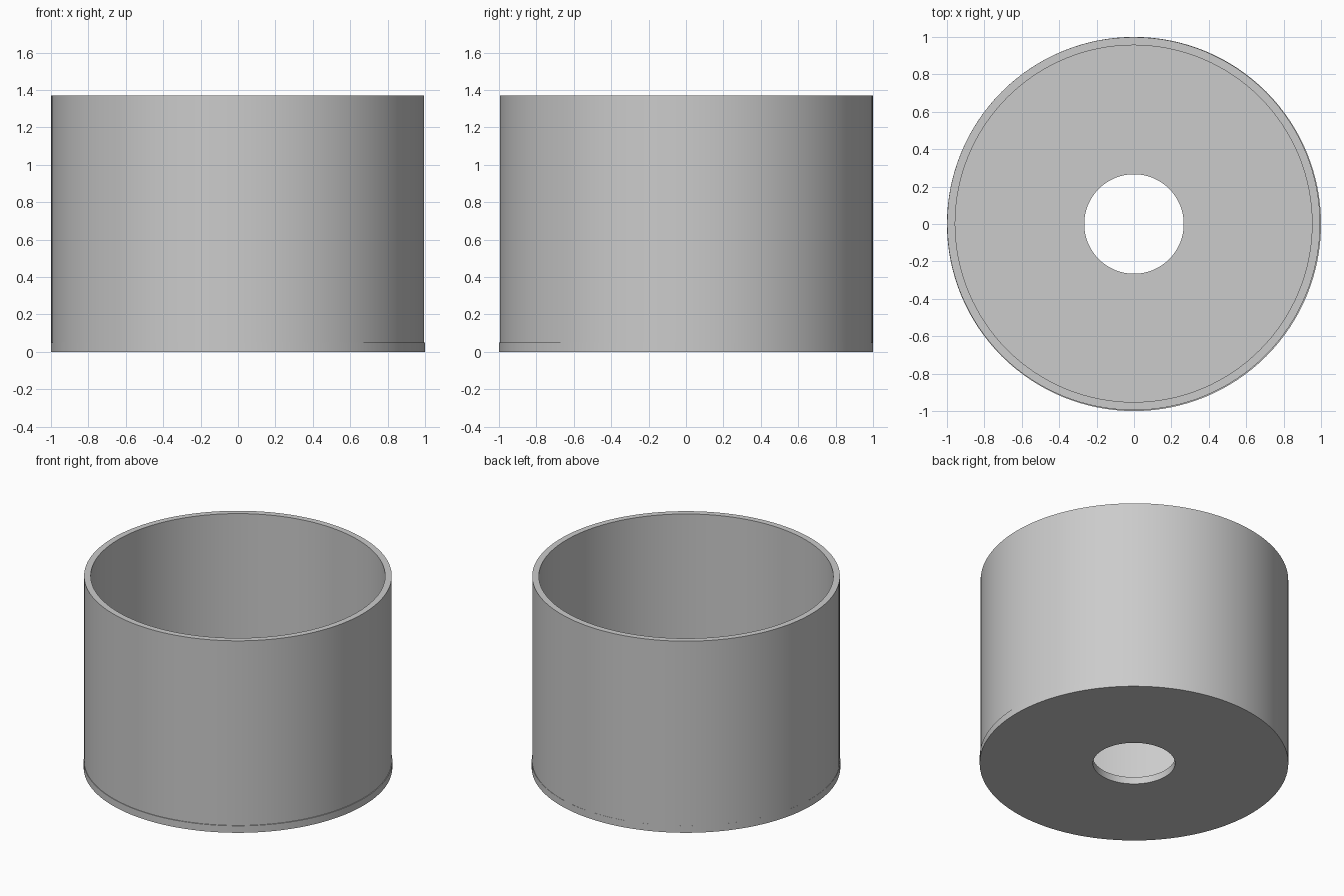
import bpy
import math

cube = bpy.data.objects.get("Cube")
if cube:
    bpy.data.objects.remove(cube, do_unlink=True)

# Single plain grey
grey = bpy.data.materials.new("plain_grey")
grey.use_nodes = True
colour = (0.6, 0.6, 0.6, 1)
grey.diffuse_color = colour
grey.node_tree.nodes["Principled BSDF"].inputs["Base Color"].default_value = colour

SIDES = 128


def ring(name, inner, outer, bottom, top, centre=(0, 0)):
    """Sweep a rectangular section round the vertical axis."""
    section = [(inner, bottom), (outer, bottom), (outer, top), (inner, top)]
    verts, faces = [], []
    for i in range(SIDES):
        a = math.tau * i / SIDES
        verts += [(r * math.cos(a), r * math.sin(a), z) for r, z in section]
        here, there = 4 * i, 4 * ((i + 1) % SIDES)
        for j in range(4):
            k = (j + 1) % 4
            faces.append((here + j, there + j, there + k, here + k))
    mesh = bpy.data.meshes.new(name)
    mesh.from_pydata(verts, [], faces)
    mesh.materials.append(grey)
    obj = bpy.data.objects.new(name, mesh)
    obj.location = (*centre, 0)
    bpy.context.collection.objects.link(obj)
    bpy.ops.object.select_all(action="DESELECT")
    obj.select_set(True)
    bpy.context.view_layer.objects.active = obj
    bpy.ops.object.shade_smooth_by_angle(angle=math.radians(30))
    return obj


# Floor disc with a central hole
ring("base_plate", 0.266, 1.0, 0, 0.05)

# Thin wall standing on the floor, a hair smaller and off centre
ring("cylinder_wall", 0.954, 0.997, 0.05, 1.37, (-0.002, 0.002))
